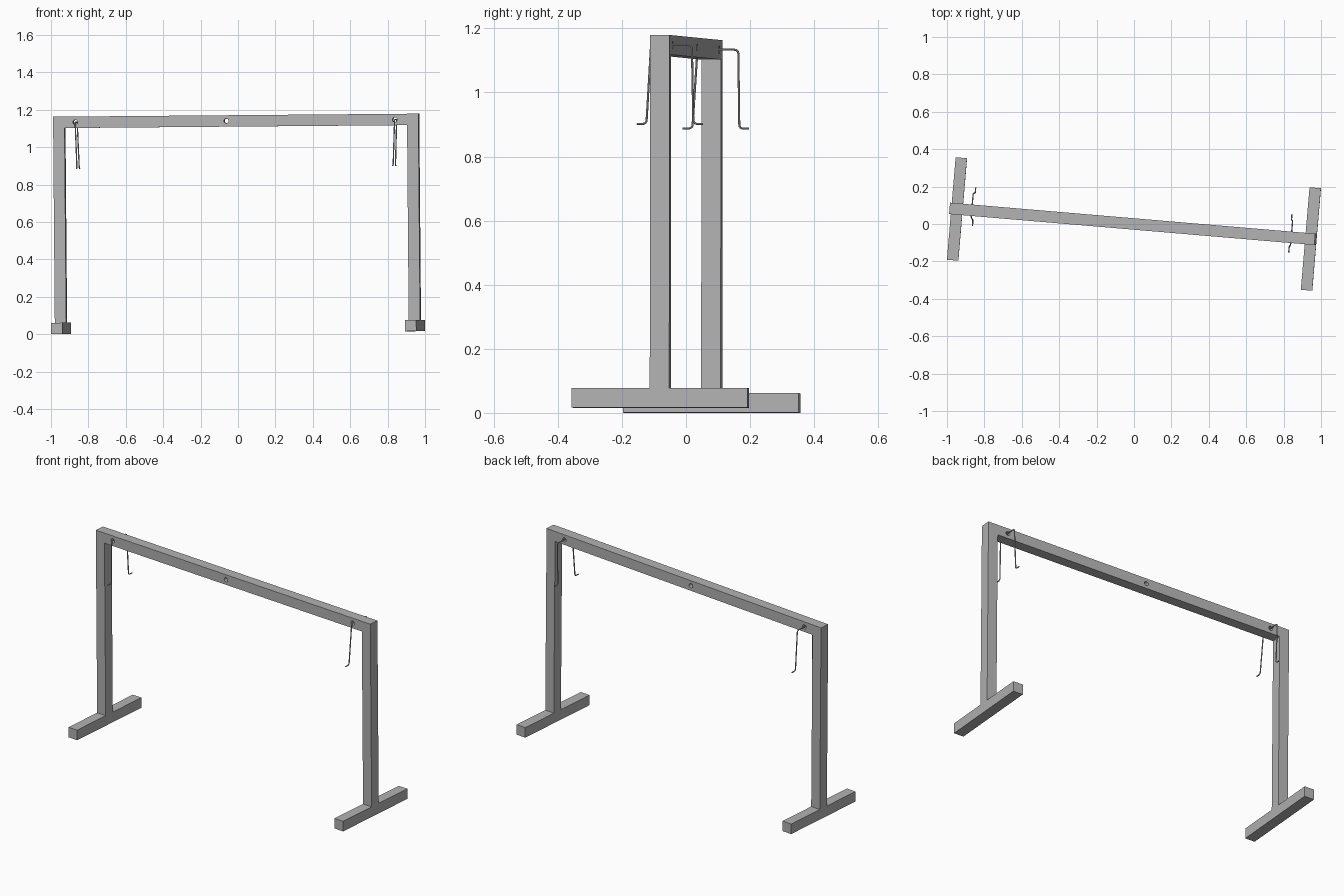
import bpy, bmesh, math
from mathutils import Matrix, Vector

if "Cube" in bpy.data.objects:
    bpy.data.objects.remove(bpy.data.objects["Cube"], do_unlink=True)

# Main sizes: the whole stand is turned slightly and leans a little
BAR = 0.061
HALF_SPAN = 0.98
HEIGHT = 1.163
FOOT_LENGTH = 0.55
TURN = math.radians(-4.85)
LEAN = math.radians(-0.48)
BEAM_Z = HEIGHT - BAR / 2
PLACE = (Matrix.Translation((0, 0, 0.0083))
         @ Matrix.Rotation(TURN, 4, 'Z') @ Matrix.Rotation(LEAN, 4, 'Y'))

grey = bpy.data.materials.new("light_grey_metal")
grey.use_nodes = True
COLOUR = (0.45, 0.45, 0.45, 1)
grey.diffuse_color = COLOUR
grey.node_tree.nodes["Principled BSDF"].inputs["Base Color"].default_value = COLOUR


def add_object(name, data):
    obj = bpy.data.objects.new(name, data)
    bpy.context.collection.objects.link(obj)
    data.materials.append(grey)
    obj.matrix_world = PLACE
    return obj


def activate(obj):
    bpy.ops.object.select_all(action='DESELECT')
    obj.select_set(True)
    bpy.context.view_layer.objects.active = obj


def mesh_from(name, bm):
    bmesh.ops.recalc_face_normals(bm, faces=bm.faces[:])
    mesh = bpy.data.meshes.new(name)
    bm.to_mesh(mesh)
    bm.free()
    return add_object(name, mesh)


# Goal-shaped frame: two legs and the top beam from one extruded profile
outer, inner, top, under = HALF_SPAN, HALF_SPAN - BAR, HEIGHT, HEIGHT - BAR
half = [(inner, under), (inner, BAR), (outer, BAR), (outer, top)]
profile = half + [(-x, z) for x, z in reversed(half)]
bm = bmesh.new()
face = bm.faces.new([bm.verts.new((x, -BAR / 2, z)) for x, z in profile])
extruded = bmesh.ops.extrude_face_region(bm, geom=[face])["geom"]
bmesh.ops.translate(bm, vec=(0, BAR, 0),
                    verts=[v for v in extruded if isinstance(v, bmesh.types.BMVert)])
frame = mesh_from("frame", bm)

# Round holes through the beam
HOLES = [-0.861, -0.051, 0.853]
bm = bmesh.new()
for x in HOLES:
    spot = Matrix.Translation((x, 0, BEAM_Z)) @ Matrix.Rotation(math.pi / 2, 4, 'X')
    bmesh.ops.create_cone(bm, cap_ends=True, segments=24, radius1=0.0125,
                          radius2=0.0125, depth=0.2, matrix=spot)
cutter = mesh_from("hole_cutter", bm)
cutter.hide_render = True
cut = frame.modifiers.new("holes", 'BOOLEAN')
cut.operation = 'DIFFERENCE'
cut.solver = 'EXACT'
cut.object = cutter
activate(frame)
bpy.ops.object.modifier_apply(modifier=cut.name)
bpy.data.objects.remove(cutter, do_unlink=True)
bpy.ops.object.shade_smooth_by_angle()

# Feet
for side, label in ((1, "left"), (-1, "right")):
    bm = bmesh.new()
    bmesh.ops.create_cube(bm, size=1)
    bmesh.ops.scale(bm, vec=(BAR, FOOT_LENGTH, BAR), verts=bm.verts)
    bmesh.ops.translate(bm, vec=(side * (HALF_SPAN - BAR / 2), 0, BAR / 2), verts=bm.verts)
    mesh_from(label + "_foot", bm)


def rounded(points, radius, steps=4):
    """Replace each inner corner of a path by a short arc."""
    path = [points[0]]
    for before, corner, after in zip(points, points[1:], points[2:]):
        a = corner + (before - corner).normalized() * radius
        b = corner + (after - corner).normalized() * radius
        for i in range(steps + 1):
            t = i / steps
            path.append(a.lerp(corner, t).lerp(corner.lerp(b, t), t))
    return path + [points[-1]]


# Wire hooks hanging through the outer holes, leaning inwards
DROP = -0.246
wire = [(0.124, DROP), (0.094, DROP), (0.090, 0), (-0.038, 0), (-0.053, DROP), (-0.083, DROP)]
for x, label in ((HOLES[2], "left"), (HOLES[0], "right")):
    lean = math.copysign(0.035, x)
    path = rounded([Vector((x + lean * z, y, BEAM_Z + z)) for y, z in wire], 0.013)
    curve = bpy.data.curves.new(label + "_hook", 'CURVE')
    curve.dimensions = '3D'
    curve.bevel_depth = 0.0033
    curve.bevel_resolution = 2
    curve.use_fill_caps = True
    spline = curve.splines.new('POLY')
    spline.points.add(len(path) - 1)
    for point, co in zip(spline.points, path):
        point.co = (*co, 1)
    hook = add_object(label + "_hook", curve)
    activate(hook)
    bpy.ops.object.convert(target='MESH')
    bpy.ops.object.shade_smooth_by_angle()
